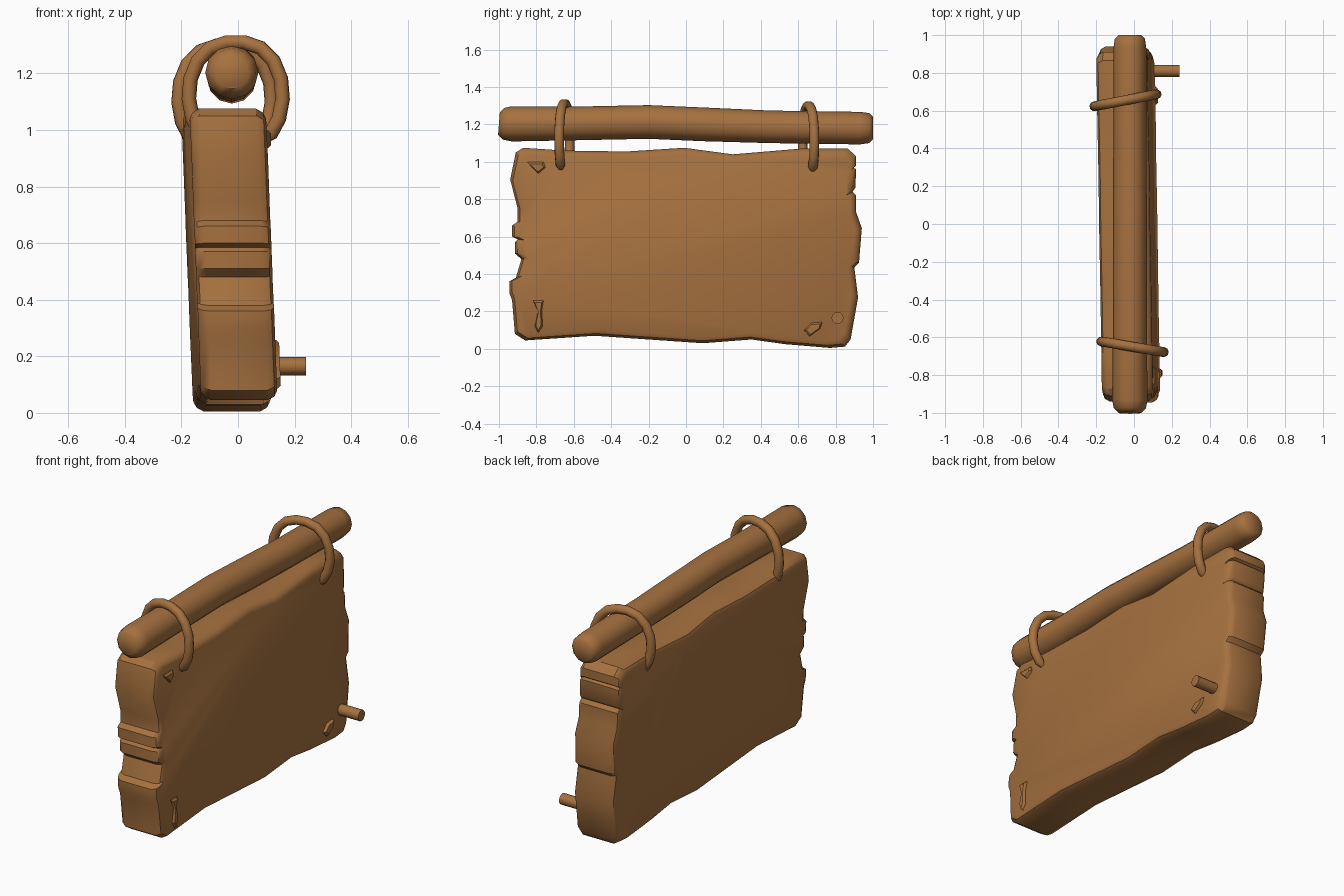
import bpy, bmesh, math
from mathutils import Vector

cube = bpy.data.objects.get("Cube")
if cube:
    bpy.data.objects.remove(cube, do_unlink=True)

wood = bpy.data.materials.new("warm_wood")
wood.use_nodes = True
wood.diffuse_color = (0.38, 0.165, 0.05, 1)
wood.node_tree.nodes["Principled BSDF"].inputs["Base Color"].default_value = (0.38, 0.165, 0.05, 1)


def skin(name, loops, angle=35):
    """Bridge closed loops of points, cap both ends and shade."""
    bm = bmesh.new()
    rows = [[bm.verts.new(p) for p in loop] for loop in loops]
    n = len(rows[0])
    for a, b in zip(rows, rows[1:]):
        for i in range(n):
            j = (i + 1) % n
            bm.faces.new((a[i], a[j], b[j], b[i]))
    bm.faces.new(rows[0][::-1])
    bm.faces.new(rows[-1])
    bmesh.ops.recalc_face_normals(bm, faces=bm.faces)
    mesh = bpy.data.meshes.new(name)
    bm.to_mesh(mesh)
    bm.free()
    mesh.materials.append(wood)
    obj = bpy.data.objects.new(name, mesh)
    bpy.context.collection.objects.link(obj)
    bpy.ops.object.select_all(action='DESELECT')
    obj.select_set(True)
    bpy.context.view_layer.objects.active = obj
    bpy.ops.object.shade_smooth_by_angle(angle=math.radians(angle))
    return obj


def lean(x, y, z):
    """The board hangs slightly tilted and turned."""
    return (x - 0.03 - 0.017 * y - 0.04 * (z - 0.54), y, z)


def slab(name, outline, layers):
    """Layers are (x, inset) pairs across the thickness."""
    ys, zs = zip(*outline)
    cy, cz = (min(ys) + max(ys)) / 2, (min(zs) + max(zs)) / 2
    hy, hz = (max(ys) - min(ys)) / 2, (max(zs) - min(zs)) / 2
    loops = [[lean(x, cy + (y - cy) * (1 - i / hy), cz + (z - cz) * (1 - i / hz))
              for y, z in outline] for x, i in layers]
    return skin(name, loops)


def tube(name, path, radii, side, sides):
    """Sweep a round section along a path lying square to the side axis."""
    path = [Vector(p) for p in path]
    side = Vector(side).normalized()
    loops = []
    for i, p in enumerate(path):
        tangent = path[min(i + 1, len(path) - 1)] - path[max(i - 1, 0)]
        up = tangent.cross(side).normalized()
        turns = [math.tau * k / sides for k in range(sides)]
        loops.append([p + radii[i] * (side * math.cos(t) + up * math.sin(t)) for t in turns])
    return skin(name, loops, 50)


# Weathered board: chipped ends, wavy top and bottom
top = [(-0.87, 1.075), (-0.65, 1.06), (-0.32, 1.055), (-0.01, 1.075), (0.25, 1.04),
       (0.61, 1.07), (0.865, 1.07)]
rear = [(0.91, 1.03), (0.91, 0.98), (0.895, 0.97), (0.91, 0.96), (0.905, 0.86), (0.89, 0.84),
        (0.91, 0.82), (0.91, 0.73), (0.94, 0.645), (0.925, 0.46), (0.9, 0.435),
        (0.92, 0.275), (0.88, 0.05)]
bottom = [(0.85, 0.012), (0.77, 0.005), (0.53, 0.025), (0.35, 0.05), (0.09, 0.03),
          (-0.49, 0.07), (-0.86, 0.045)]
front = [(-0.915, 0.08), (-0.93, 0.26), (-0.945, 0.3), (-0.945, 0.36), (-0.91, 0.38),
         (-0.88, 0.48), (-0.915, 0.51), (-0.915, 0.57), (-0.9, 0.585), (-0.93, 0.6),
         (-0.93, 0.66), (-0.9, 0.68), (-0.9, 0.75), (-0.94, 0.905), (-0.91, 1.05)]
half = [(0.135, 0.035), (0.125, 0.014), (0.1, 0)]
slab("board", top + rear + bottom + front, [(-x, i) for x, i in half] + half[::-1])

# Raised splinters on the board face
splinters = {
    "upper_splinter": [(-0.85, 1.0), (-0.76, 1.0), (-0.75, 0.97), (-0.79, 0.935)],
    "lower_splinter": [(-0.82, 0.26), (-0.76, 0.26), (-0.77, 0.21), (-0.765, 0.12),
                       (-0.79, 0.085), (-0.81, 0.12), (-0.79, 0.2)],
    "rear_splinter": [(0.63, 0.1), (0.67, 0.14), (0.73, 0.145), (0.72, 0.11), (0.66, 0.065)],
}
for name, outline in splinters.items():
    slab(name, outline, [(0.12, 0), (0.14, 0.002), (0.15, 0.012)])

# Round peg standing out of the board
tube("peg", [(0.05, 0.81, 0.165), (0.24, 0.81, 0.165)], [0.032] * 2, (0, 1, 0), 12)

# Hanging pole: (y, z, radius) stations
pole = [(-1, 1.205, 0.06), (-0.975, 1.203, 0.085), (-0.93, 1.203, 0.094), (-0.6, 1.205, 0.09),
        (-0.2, 1.213, 0.09), (0.1, 1.2, 0.09), (0.45, 1.187, 0.087), (0.93, 1.18, 0.087),
        (0.98, 1.18, 0.08), (1, 1.18, 0.06)]
tube("pole", [(-0.022, y, z) for y, z, r in pole], [r for y, z, r in pole], (1, 0, 0), 12)

# Open rings joining pole and board
arc = [(0.105, 0.965), (0.125, 0.985), (0.155, 1.04), (0.168, 1.11), (0.162, 1.18), (0.135, 1.245),
       (0.09, 1.29), (0.03, 1.31)]
arc += [(-u, z) for u, z in reversed(arc)]
radii = [0.014] + [0.026] * (len(arc) - 2) + [0.014]
for name, x, y, drop, turn in (("front_ring", -0.008, -0.65, 0, -0.17),
                               ("rear_ring", -0.045, 0.655, 0.012, 0.19)):
    path = [(x + u * math.cos(turn), y + u * math.sin(turn), z - drop) for u, z in arc]
    tube(name, path, radii, (-math.sin(turn), math.cos(turn), 0), 10)
